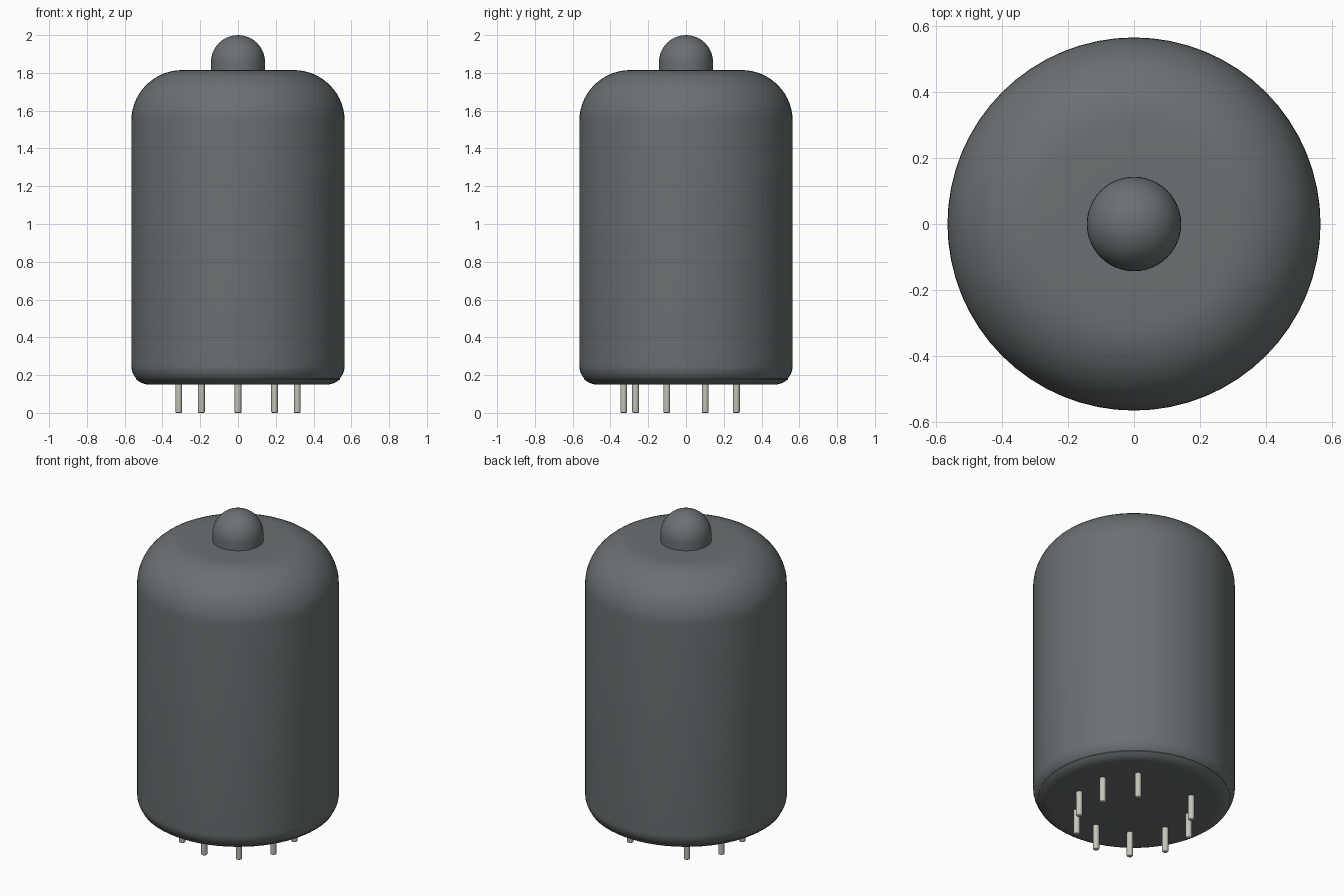
import bpy, bmesh, math
from mathutils import Matrix, Vector

cube = bpy.data.objects.get("Cube")
if cube:
    bpy.data.objects.remove(cube, do_unlink=True)


def material(name, rgb):
    m = bpy.data.materials.new(name)
    m.use_nodes = True
    m.diffuse_color = (*rgb, 1)
    m.node_tree.nodes["Principled BSDF"].inputs["Base Color"].default_value = (*rgb, 1)
    return m


def arc(cx, cz, r, a0, a1, n):
    """Points of a circular arc in the (radius, height) plane."""
    return [(cx + r * math.cos(math.radians(a0 + (a1 - a0) * i / n)),
             cz + r * math.sin(math.radians(a0 + (a1 - a0) * i / n))) for i in range(n + 1)]


def lathe(name, profile, mat, segments=64, at=(0, 0)):
    """Revolve a (radius, height) profile, listed bottom to top, about z."""
    bm = bmesh.new()
    verts = [bm.verts.new((max(r, 0), 0, z)) for r, z in profile]
    edges = [bm.edges.new(p) for p in zip(verts, verts[1:])]
    bmesh.ops.spin(bm, geom=verts + edges, cent=(0, 0, 0), axis=(0, 0, 1),
                   angle=2 * math.pi, steps=segments, use_duplicate=False)
    bmesh.ops.remove_doubles(bm, verts=bm.verts, dist=1e-5)
    bmesh.ops.recalc_face_normals(bm, faces=bm.faces)
    me = bpy.data.meshes.new(name)
    bm.to_mesh(me)
    bm.free()
    me.materials.append(mat)
    ob = bpy.data.objects.new(name, me)
    ob.location = (at[0], at[1], 0)
    bpy.context.collection.objects.link(ob)
    bpy.ops.object.select_all(action='DESELECT')
    ob.select_set(True)
    bpy.context.view_layer.objects.active = ob
    bpy.ops.object.shade_smooth_by_angle(angle=math.radians(35))
    return ob


glass = material("smoky grey glass", (0.145, 0.162, 0.168))
metal = material("pin metal", (0.57, 0.56, 0.50))

# Envelope: turned-in lower rim, straight wall, broad rounded shoulder, flat top
lathe("glass_envelope",
      [(0, 0.18)] + arc(0.465, 0.25, 0.10, -44, 0, 5)
      + arc(0.295, 1.545, 0.27, 0, 90, 14) + [(0.14, 1.815), (0, 1.815)], glass)

# Base disc with a rounded lower edge
lathe("base_disc", [(0, 0.15)] + arc(0.47, 0.25, 0.10, -90, -46, 5)
      + [(0.538, 0.185), (0, 0.185)], glass)

# Sealed tip: short neck and round cap
lathe("glass_tip", [(0, 1.80), (0.143, 1.80)] + arc(0, 1.857, 0.143, 0, 90, 12), glass, 48)

# Nine pins on a ten-place circle, with the gap at the back
for i in range(1, 10):
    a = math.pi / 2 + i * math.tau / 10
    lathe(f"pin_{i}", [(0, 0), (0.012, 0)] + arc(0.012, 0.006, 0.006, -60, 0, 3)
          + [(0.018, 0.16), (0, 0.16)], metal, 16,
          (0.33 * math.cos(a), 0.33 * math.sin(a)))
